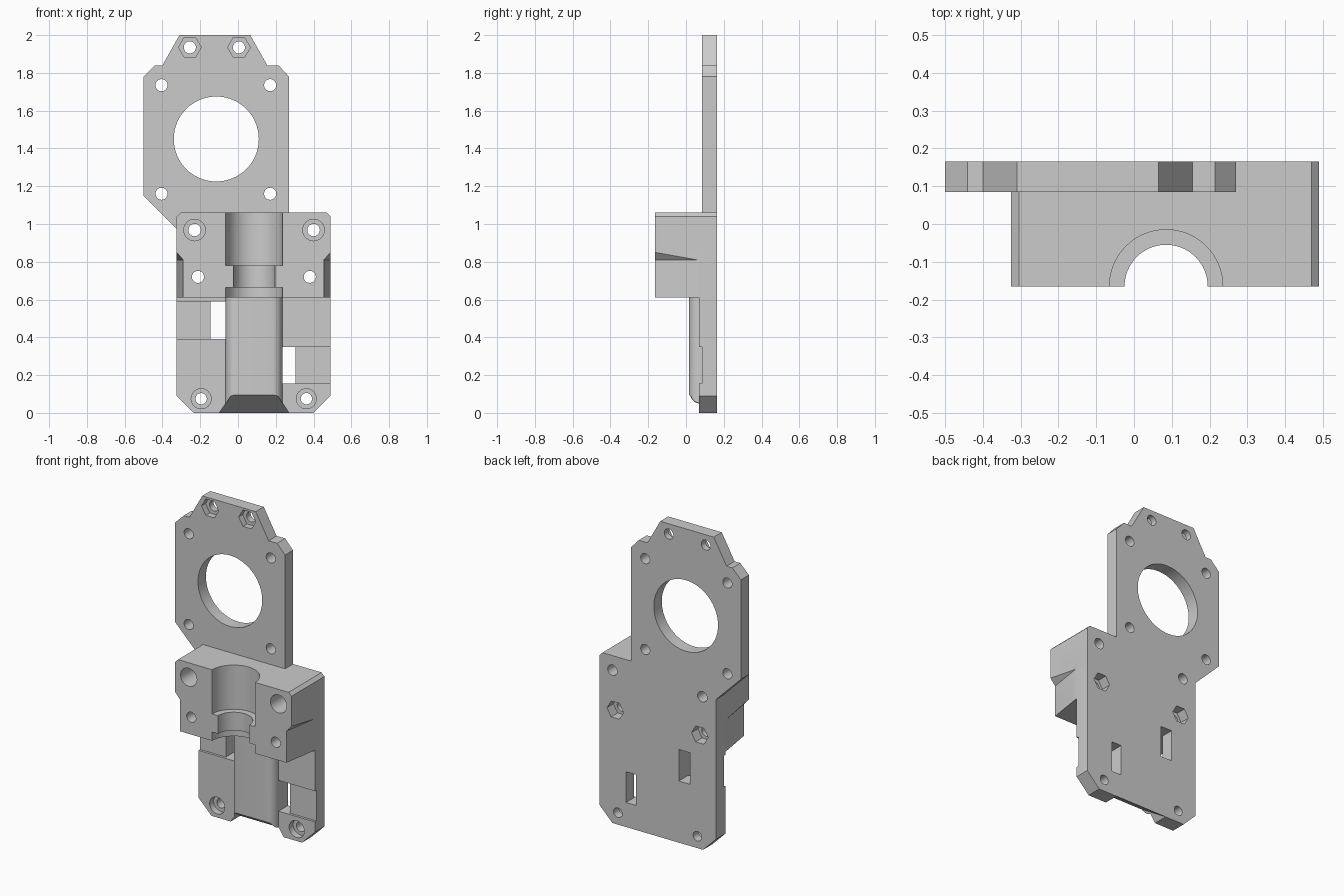
import bpy, bmesh, math
from mathutils import Vector

cube = bpy.data.objects.get("Cube")
if cube:
    bpy.data.objects.remove(cube, do_unlink=True)

grey = bpy.data.materials.new("plain_grey")
grey.use_nodes = True
colour = (0.6, 0.6, 0.6, 1)
grey.diffuse_color = colour
grey.node_tree.nodes["Principled BSDF"].inputs["Base Color"].default_value = colour

BACK, FRONT = 0.165, -0.165
PLATE, MOTOR, RIB = 0.07, 0.085, 0.015   # front faces of the layers
LEFT, RIGHT = 0.49, -0.325               # body sides
BORE_X = 0.085


def make(name, bm):
    bmesh.ops.recalc_face_normals(bm, faces=bm.faces)
    mesh = bpy.data.meshes.new(name)
    bm.to_mesh(mesh)
    bm.free()
    mesh.materials.append(grey)
    ob = bpy.data.objects.new(name, mesh)
    bpy.context.collection.objects.link(ob)
    return ob


def prism(name, outline, a, b, axis="y"):
    """Extrude an outline: (x, z) along y, or (x, y) along z."""
    bm = bmesh.new()
    place = (lambda p, t: (p[0], t, p[1])) if axis == "y" else (lambda p, t: (p[0], p[1], t))
    face = bm.faces.new([bm.verts.new(place(p, a)) for p in outline])
    new = bmesh.ops.extrude_face_region(bm, geom=[face])["geom"]
    shift = Vector((0, b - a, 0) if axis == "y" else (0, 0, b - a))
    bmesh.ops.translate(bm, vec=shift, verts=[v for v in new if isinstance(v, bmesh.types.BMVert)])
    return make(name, bm)


def hull(name, points):
    bm = bmesh.new()
    for p in points:
        bm.verts.new(p)
    bmesh.ops.convex_hull(bm, input=bm.verts)
    return make(name, bm)


def rect(x0, x1, z0, z1):
    return [(x0, z0), (x1, z0), (x1, z1), (x0, z1)]


def ring(x, z, r, n):
    return [(x + r * math.cos(2 * math.pi * i / n), z + r * math.sin(2 * math.pi * i / n)) for i in range(n)]


def hole(x, z, r, a=-0.3, b=0.3, n=32):
    return prism("hole_cutter", ring(x, z, r, n), a, b)


def combine(body, others, operation):
    for other in others:
        mod = body.modifiers.new("combine", "BOOLEAN")
        mod.operation, mod.solver, mod.object = operation, "EXACT", other
        graph = bpy.context.evaluated_depsgraph_get()
        mesh = bpy.data.meshes.new_from_object(body.evaluated_get(graph))
        body.modifiers.clear()
        body.data = mesh
        bpy.data.objects.remove(other, do_unlink=True)


# Rear plate with clipped corners, and the thick clamp block across it
c, t = 0.09, 0.02
body = prism("extruder_mount", [(RIGHT + c, 0), (LEFT - c, 0), (LEFT, c), (LEFT, 0.8),
                                (RIGHT, 0.8), (RIGHT, c)], PLATE, BACK)
block = prism("clamp_block", [(RIGHT, 0.61), (LEFT, 0.61), (LEFT, 1.06 - t), (LEFT - t, 1.06),
                              (RIGHT + t, 1.06), (RIGHT, 1.06 - t)], FRONT, BACK)

# Motor plate, reaching down into the block
motor_plate = prism("motor_plate", [
    (-0.31, 2), (0.065, 2), (0.155, 1.84), (0.215, 1.84), (0.27, 1.78), (0.27, 0.9),
    (-0.25, 0.9), (-0.5, 1.15), (-0.5, 1.78), (-0.44, 1.84), (-0.40, 1.84)], MOTOR, BACK)

# Centre rib with rounded front edges
r, half = 0.055, 0.15
arc = [(half - r + r * math.sin(a), RIB + r - r * math.cos(a))
       for a in [math.pi / 2 * i / 8 for i in range(9)]]
section = [(BORE_X + x, y) for x, y in arc] + [(BORE_X + half, 0.12), (BORE_X - half, 0.12)]
section += [(BORE_X - x, y) for x, y in reversed(arc)]
rib = prism("centre_rib", section, 0, 0.7, "z")
combine(body, [block, motor_plate, rib], "UNION")

# Stepped bore: wide, groove, wide
cuts = [prism("bore_cutter", ring(BORE_X, FRONT, rad, 64), z0, z1, "z")
        for rad, z0, z1 in [(0.15, 0.78, 1.2), (0.11, 0.5, 1.1), (0.15, 0.55, 0.665)]]

# Tapered undercuts on both sides of the block
for outer, inner in [(LEFT, LEFT - 0.035), (RIGHT, RIGHT + 0.035)]:
    tri = [Vector((outer, FRONT, 0.85)), Vector((inner, FRONT, 0.81)), Vector((outer, 0.06, 0.81))]
    mid = (tri[1] + tri[2]) / 2
    tri = [mid + (p - mid) * 1.3 for p in tri]
    cuts.append(hull("undercut_cutter", tri + [Vector((p.x, p.y, 0.5)) for p in tri]))

# Tie pockets and their windows beside the rib
edge = BORE_X + half
cuts += [prism("pocket_cutter", rect(edge, 0.6, 0.155, 0.35), RIB, MOTOR),
         prism("window_cutter", rect(edge, 0.305, 0.155, 0.35), RIB, 0.3)]
edge = BORE_X - half
cuts += [prism("pocket_cutter", rect(-0.4, edge, 0.39, 0.59), RIB, MOTOR),
         prism("window_cutter", rect(-0.145, edge, 0.39, 0.59), RIB, 0.3)]

# Sloped notch under the rib
cuts.append(hull("notch_cutter", [(x, y, z) for y, s in [(-0.05, 1.43), (BACK, 0)]
                                  for x, z in [(-0.1, -0.02), (-0.1, 0), (-0.005, 0.095 * s),
                                               (0.18, 0.095 * s), (0.27, 0), (0.27, -0.02)]]))

# Motor opening and its four screw holes
cuts.append(hole(-0.115, 1.45, 0.225, n=80))
cuts += [hole(x, z, 0.032) for x in (-0.405, 0.17) for z in (1.16, 1.735)]
# Top screws with front nut traps
for x in (-0.255, 0.005):
    cuts += [hole(x, 1.935, 0.032), hole(x, 1.935, 0.06, 0, 0.125, 6)]
# Block screws: upper pair counterbored, lower pair with rear nut traps
for x in (-0.23, 0.40):
    cuts += [hole(x, 0.968, 0.033), hole(x, 0.968, 0.057, -0.3, 0.08)]
for x in (-0.212, 0.38):
    cuts += [hole(x, 0.72, 0.032), hole(x, 0.72, 0.058, 0.1, 0.3, 6)]
# Foot screws with shallow counterbores
for x in (-0.195, 0.362):
    cuts += [hole(x, 0.075, 0.03), hole(x, 0.075, 0.053, 0, 0.11)]
combine(body, cuts, "DIFFERENCE")

bpy.context.view_layer.objects.active = body
body.select_set(True)
bpy.ops.object.shade_smooth_by_angle(angle=math.radians(30))
